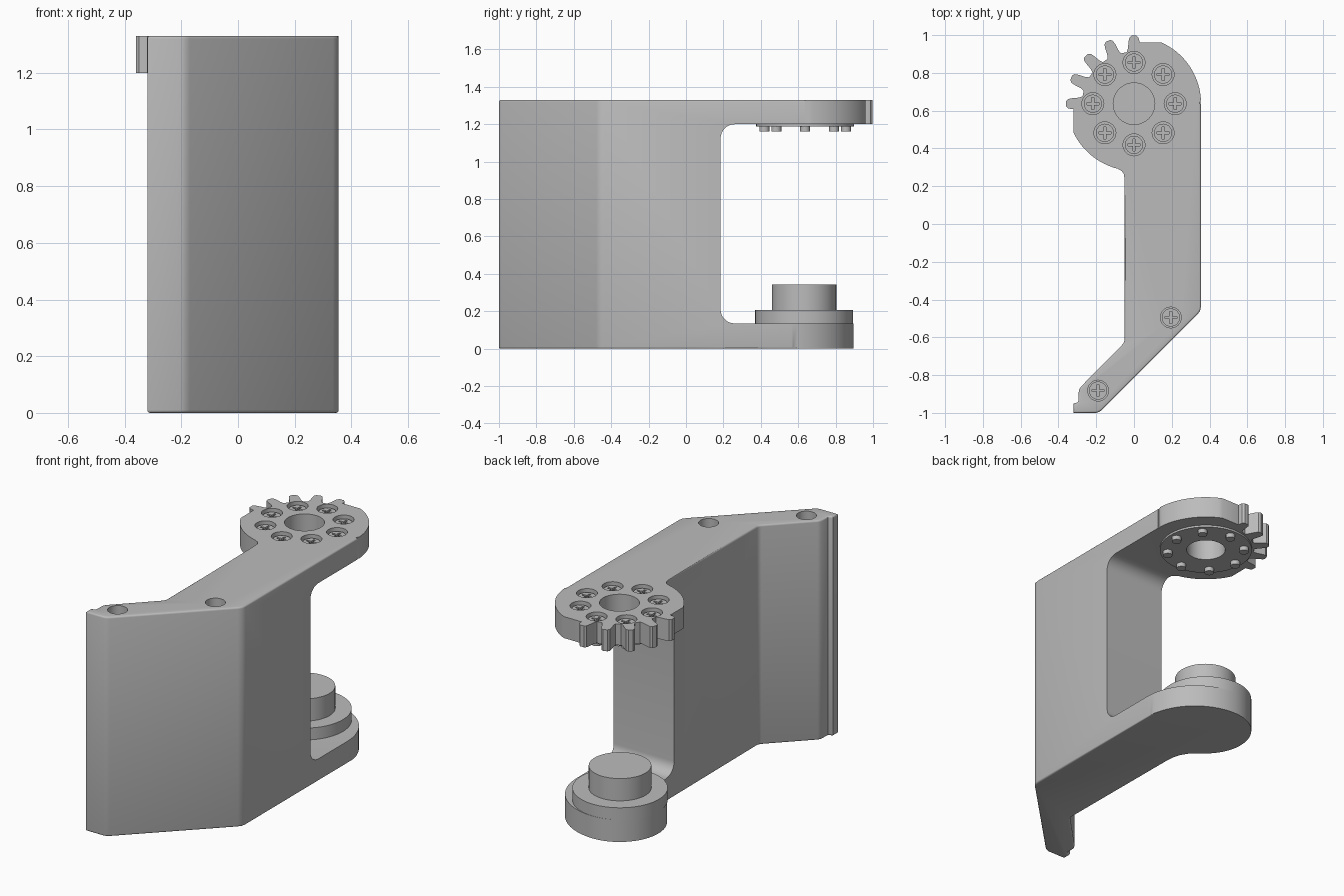
import bpy, bmesh
from math import sin, cos, radians, pi
from mathutils import Matrix

cube = bpy.data.objects.get("Cube")
if cube:
    bpy.data.objects.remove(cube)

grey = bpy.data.materials.new("plain_grey")
grey.use_nodes = True
grey.diffuse_color = (0.5, 0.5, 0.5, 1)
grey.node_tree.nodes["Principled BSDF"].inputs["Base Color"].default_value = (0.5, 0.5, 0.5, 1)

HEIGHT, ARM_TOP, ARM_LOW = 1.33, 1.2, 0.135
HUB = (0, 0.637)


def polar(r, deg, c=HUB):
    return (c[0] + r * cos(radians(deg)), c[1] + r * sin(radians(deg)))


def arc(r, a, b, n, c=HUB):
    return [polar(r, a + (b - a) * i / n, c) for i in range(n + 1)]


def finish(name, bm):
    bmesh.ops.recalc_face_normals(bm, faces=bm.faces)
    me = bpy.data.meshes.new(name)
    bm.to_mesh(me)
    bm.free()
    me.materials.append(grey)
    ob = bpy.data.objects.new(name, me)
    bpy.context.collection.objects.link(ob)
    return ob


def prism(name, pts, low, high, along_x=False, soft=None):
    """Extrude a closed profile; optionally bevel rim edges chosen by a rule."""
    bm = bmesh.new()
    vs = [bm.verts.new((low, *p) if along_x else (*p, low)) for p in pts]
    face = bm.faces.new(vs)
    ext = bmesh.ops.extrude_face_region(bm, geom=[face])
    step = (high - low, 0, 0) if along_x else (0, 0, high - low)
    bmesh.ops.translate(bm, vec=step, verts=[g for g in ext["geom"] if isinstance(g, bmesh.types.BMVert)])
    bmesh.ops.recalc_face_normals(bm, faces=bm.faces)
    if soft:
        rim = [e for e in bm.edges if soft(e)]
        bmesh.ops.bevel(bm, geom=rim, offset=0.01, segments=3, profile=0.5, affect='EDGES')
    return finish(name, bm)


def add_cyl(bm, x, y, r, low, high, seg=48):
    bmesh.ops.create_cone(bm, cap_ends=True, segments=seg, radius1=r, radius2=r, depth=high - low,
                          matrix=Matrix.Translation((x, y, (low + high) / 2)))


def cut(ob, cutter):
    cutter.hide_render = True
    mod = ob.modifiers.new("cut", 'BOOLEAN')
    mod.operation, mod.solver, mod.object = 'DIFFERENCE', 'EXACT', cutter
    bpy.context.view_layer.objects.active = ob
    bpy.ops.object.modifier_apply(modifier=mod.name)
    bpy.data.objects.remove(cutter)


def smooth(ob):
    bpy.ops.object.select_all(action='DESELECT')
    ob.select_set(True)
    bpy.context.view_layer.objects.active = ob
    bpy.ops.object.shade_smooth_by_angle(angle=radians(32))


# Bracket outline: angled leg, straight wall, rounded head with gear teeth
outline = [(-0.32, -1), (-0.2, -1), (-0.185, -0.995), (-0.17, -0.985), (0.335, -0.48),
           (0.35, -0.46), (0.355, -0.435)]
outline += arc(0.355, 0, 65.5, 20) + [(0.028, 0.96)]
teeth = []
for i in range(5):
    mid = 90 + 22.5 * i
    teeth += [polar(r, mid + d) for r, d in ((0.275, -8), (0.295, -6.2), (0.33, -5), (0.35, -4), (0.36, -2),
                                             (0.36, 2), (0.35, 4), (0.33, 5), (0.295, 6.2), (0.275, 8))]
outline += teeth[2:-2]
outline += [(-0.32, 0.609)] + arc(0.355, 205.5, 256, 16)
outline += [(-0.065, 0.28), (-0.054, 0.265), (-0.05, 0.24), (-0.05, -0.61), (-0.053, -0.625),
            (-0.06, -0.637), (-0.28, -0.86), (-0.292, -0.88), (-0.295, -0.94), (-0.305, -0.947), (-0.32, -0.95)]


def wall_rim(e):
    a, b = e.verts
    return abs(a.co.z - b.co.z) < 1e-4 and min(a.co.y, b.co.y) < 0.2 and max(a.co.y, b.co.y) < 0.65


body = prism("bracket_body", outline, 0, HEIGHT, soft=wall_rim)

# Opening between the two arms, with rounded inner corners
f = 0.075
window = [(1.3, ARM_LOW), (1.3, ARM_TOP)]
window += arc(f, 90, 180, 8, (0.185 + f, ARM_TOP - f)) + arc(f, 180, 270, 8, (0.185 + f, ARM_LOW + f))
cut(body, prism("window_cutter", window, -0.7, 0.7, along_x=True))

# Lower arm is trimmed to a smaller rounded end
lower_end = arc(0.355, 0, 90, 20, (0, 0.54)) + arc(0.26, 90, 235, 28, (0, 0.635))[1:]
lower_end += [(-0.1, 0.38), (-0.068, 0.33), (-0.054, 0.285), (-0.05, 0.24)]
trim = lower_end + [(-0.6, 0.24), (-0.6, 1.2), (0.6, 1.2), (0.6, 0.54)]
cut(body, prism("trim_cutter", trim, -0.1, 0.6))

# Screw seats and the hub hole
ring = [polar(0.218, 45 * i) for i in range(8)]
deep = [(0.195, -0.495), (-0.19, -0.882)]
bm = bmesh.new()
for x, y in ring:
    add_cyl(bm, x, y, 0.058, HEIGHT - 0.05, 1.5, 32)
for x, y in deep:
    add_cyl(bm, x, y, 0.055, HEIGHT - 0.19, 1.5, 32)
add_cyl(bm, *HUB, 0.11, 1, 1.5)
cut(body, finish("hole_cutter", bm))
smooth(body)

# Thin horn plate under the upper arm
bm = bmesh.new()
add_cyl(bm, *HUB, 0.262, ARM_TOP - 0.012, ARM_TOP + 0.002, 64)
horn = finish("horn_plate", bm)
bm = bmesh.new()
add_cyl(bm, *HUB, 0.11, 1, 1.5)
cut(horn, finish("horn_cutter", bm))
smooth(horn)

# Pivot on the lower arm
for name, r, low, high in (("pivot_disc", 0.262, ARM_LOW - 0.002, 0.207), ("pivot_post", 0.172, 0.2, 0.342)):
    bm = bmesh.new()
    add_cyl(bm, 0, 0.632, r, low, high, 64)
    smooth(finish(name, bm))

# Cross-head screw, top of the head at its origin
bm = bmesh.new()
add_cyl(bm, 0, 0, 0.048, -0.032, 0, 32)
screw = finish("ring_screw", bm)
w, s = 0.006, 0.032
cross = [(w, w), (w, s), (-w, s), (-w, w), (-s, w), (-s, -w),
         (-w, -w), (-w, -s), (w, -s), (w, -w), (s, -w), (s, w)]
cut(screw, prism("cross_cutter", cross, -0.018, 0.05))
bm = bmesh.new()
bm.from_mesh(screw.data)
add_cyl(bm, 0, 0, 0.027, -0.15, -0.03, 24)
bm.to_mesh(screw.data)
bm.free()
smooth(screw)
places = [("ring_screw", p, HEIGHT - 0.018) for p in ring] + [("leg_screw", p, HEIGHT - 0.16) for p in deep]
for i, (name, (x, y), z) in enumerate(places):
    ob = screw if i == 0 else screw.copy()
    if i:
        ob.name = name
        bpy.context.collection.objects.link(ob)
    ob.location = (x, y, z)
